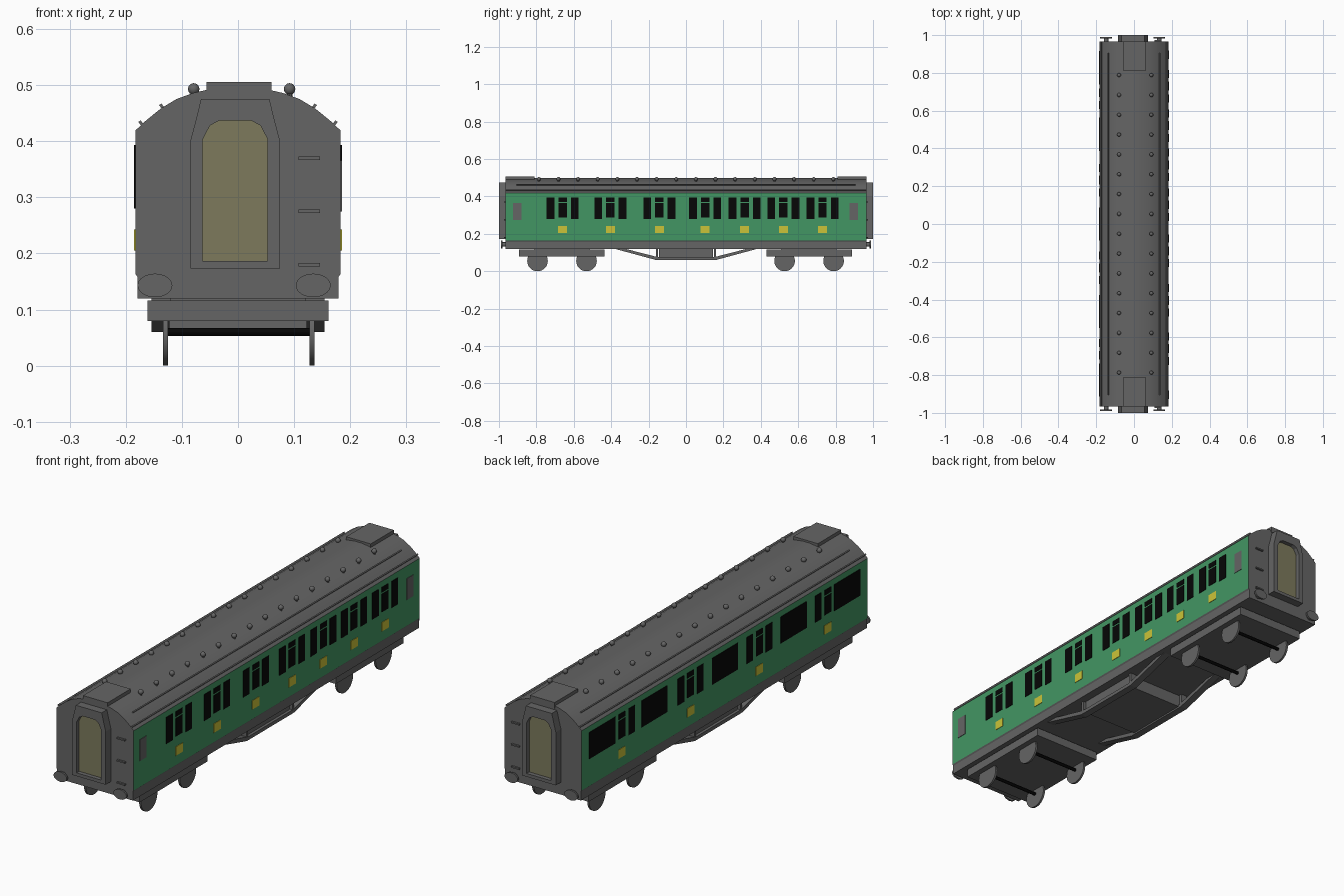
import bpy, bmesh, math
from mathutils import Matrix, Vector

if "Cube" in bpy.data.objects:
    bpy.data.objects.remove(bpy.data.objects["Cube"])


def material(name, rgb):
    m = bpy.data.materials.new(name)
    m.diffuse_color = (*rgb, 1)
    m.use_nodes = True
    m.node_tree.nodes["Principled BSDF"].inputs["Base Color"].default_value = m.diffuse_color
    return m


GREY = material("dark grey", (0.13, 0.13, 0.13))
GREEN = material("coach green", (0.055, 0.305, 0.125))
BLACK = material("black", (0.002, 0.002, 0.002))
YELLOW = material("yellow", (0.60, 0.55, 0.04))
TAN = material("door olive", (0.205, 0.195, 0.107))


def finish(name, bm, *mats, smooth=False):
    bmesh.ops.recalc_face_normals(bm, faces=bm.faces)
    me = bpy.data.meshes.new(name)
    bm.to_mesh(me)
    bm.free()
    ob = bpy.data.objects.new(name, me)
    bpy.context.collection.objects.link(ob)
    for m in mats:
        me.materials.append(m)
    if smooth:
        bpy.ops.object.select_all(action='DESELECT')
        ob.select_set(True)
        bpy.context.view_layer.objects.active = ob
        bpy.ops.object.shade_smooth_by_angle(angle=math.radians(30))
    return ob


def boxes(name, spans, mat):
    """Many boxes in one object, each (x0, x1, y0, y1, z0, z1)."""
    bm = bmesh.new()
    for x0, x1, y0, y1, z0, z1 in spans:
        c = Vector(((x0 + x1) / 2, (y0 + y1) / 2, (z0 + z1) / 2))
        s = (abs(x1 - x0), abs(y1 - y0), abs(z1 - z0), 1)
        bmesh.ops.create_cube(bm, size=1, matrix=Matrix.Translation(c) @ Matrix.Diagonal(s))
    return finish(name, bm, mat)


def extrude(bm, pts, offset):
    f = bm.faces.new([bm.verts.new(p) for p in pts])
    r = bmesh.ops.extrude_face_region(bm, geom=[f], use_keep_orig=True)
    vs = [g for g in r['geom'] if isinstance(g, bmesh.types.BMVert)]
    bmesh.ops.translate(bm, verts=vs, vec=offset)


def cylinder(bm, centre, axis, radius, depth, scale=(1, 1, 1), seg=32):
    rot = Vector((0, 0, 1)).rotation_difference(Vector(axis)).to_matrix().to_4x4()
    m = Matrix.Translation(centre) @ Matrix.Diagonal((*scale, 1)) @ rot
    bmesh.ops.create_cone(bm, cap_ends=True, segments=seg, radius1=radius,
                          radius2=radius, depth=depth, matrix=m)


# Body shell with arched roof, sides green by height
half = [(0.179, 0.12), (0.179, 0.158), (0.183, 0.164), (0.183, 0.419), (0.165, 0.436),
        (0.138, 0.458), (0.11, 0.475), (0.08, 0.486), (0.045, 0.494), (0.015, 0.498)]
profile = half + [(-x, z) for x, z in reversed(half)]
bm = bmesh.new()
extrude(bm, [(x, -0.965, z) for x, z in profile], (0, 1.93, 0))
for f in bm.faces:
    f.normal_update()
    if abs(f.normal.x) > 0.95 and f.calc_center_median().z > 0.2:
        f.material_index = 1
finish("coach_body", bm, GREY, GREEN, smooth=True)


# Side panels
def plate(side, y, w, z0, z1):
    return (side * 0.181, side * 0.185, y - w / 2, y + w / 2, z0, z1)


def window_group(side, y):
    return [plate(side, y - 0.065, 0.042, 0.28, 0.393), plate(side, y + 0.065, 0.042, 0.28, 0.393),
            plate(side, y, 0.045, 0.287, 0.364), plate(side, y, 0.045, 0.371, 0.393)]


right_bays = [-0.66, -0.404, -0.142, 0.102, 0.313, 0.521, 0.73]
left_bays = [-0.695, -0.232, 0.232, 0.695]
windows, squares = [], []
for side, bays in ((1, right_bays), (-1, left_bays)):
    for y in bays:
        windows += window_group(side, y)
        squares.append(plate(side, y, 0.047, 0.205, 0.243))
boxes("compartment_windows", windows, BLACK)
boxes("yellow_squares", squares, YELLOW)
boxes("large_windows", [plate(-1, y, 0.175, 0.28, 0.393) for y in (-0.825, -0.464, 0, 0.475, 0.828)], BLACK)
boxes("end_side_panels", [plate(1, y, 0.045, 0.275, 0.366) for y in (-0.903, 0.897)], GREY)

# Roof vents, rails and end hatches
bm = bmesh.new()
for x in (-0.079, 0.092):
    for i in range(16):
        y = -0.787 + i * 0.105
        cylinder(bm, (x, y, 0.482), (0, 0, 1), 0.005, 0.016, seg=10)
        bmesh.ops.create_uvsphere(bm, u_segments=14, v_segments=8, radius=0.0105,
                                  matrix=Matrix.Translation((x, y, 0.493)))
finish("roof_vents", bm, GREY, smooth=True)
bm = bmesh.new()
for s in (-1, 1):
    for x, z, length in ((0.135, 0.461, 1.81), (0.172, 0.431, 1.93)):
        m = (Matrix.Translation((s * x, 0, z)) @ Matrix.Rotation(s * 0.65, 4, 'Y')
             @ Matrix.Diagonal((0.005, length, 0.012, 1)))
        bmesh.ops.create_cube(bm, size=1, matrix=m)
finish("roof_rails", bm, GREY)
boxes("roof_end_hatches", [(-0.056, 0.06, e * 0.81, e * 0.966, 0.48, 0.506) for e in (-1, 1)], GREY)

# End gangways: a frame ring around a recessed door
inner = [(-0.058, 0.187), (0.058, 0.187), (0.058, 0.403), (0.045, 0.428), (0.028, 0.437),
         (-0.028, 0.437), (-0.045, 0.428), (-0.058, 0.403)]
outer = [(-0.08, 0.173), (0.08, 0.173), (0.08, 0.40), (0.07, 0.438), (0.061, 0.475),
         (-0.061, 0.475), (-0.07, 0.438), (-0.08, 0.40)]
CX = -0.005
for e, label in ((-1, "front"), (1, "rear")):
    bm = bmesh.new()
    rings = [[bm.verts.new((x + CX, e * y, z)) for x, z in pts]
             for pts, y in ((outer, 0.96), (outer, 1.0), (inner, 1.0), (inner, 0.96))]
    for k in range(4):
        a, b = rings[k], rings[(k + 1) % 4]
        for i in range(8):
            j = (i + 1) % 8
            bm.faces.new((a[i], a[j], b[j], b[i]))
    finish(label + "_gangway_frame", bm, GREY)
    bm = bmesh.new()
    extrude(bm, [(x * 1.02 + CX, e * 0.96, z) for x, z in inner], (0, e * 0.022, 0))
    finish(label + "_gangway_door", bm, TAN)
    # Buffers: round shank and wide oval head
    bm = bmesh.new()
    for x in (-0.148, 0.134):
        cylinder(bm, (x, e * 0.97, 0.143), (0, 1, 0), 0.012, 0.03, seg=16)
        cylinder(bm, (x, e * 0.985, 0.143), (0, 1, 0), 1, 0.008, scale=(0.031, 1, 0.021))
    finish(label + "_buffers", bm, GREY, smooth=True)
boxes("end_steps", [(0.108, 0.146, e * 0.96, e * 0.973, z - 0.003, z + 0.003)
                    for e in (-1, 1) for z in (0.18, 0.275, 0.37)], GREY)

# Bogies with pads, wheels and axles
frames = [(-0.161, 0.161, -0.893, -0.436, 0.08, 0.116), (-0.161, 0.161, 0.43, 0.887, 0.08, 0.116)]
frames += [(s * 0.12, s * 0.154, y - 0.15, y + 0.15, 0.11, 0.125)
           for s in (-1, 1) for y in (-0.663, 0.658)]
boxes("bogie_frames", frames, GREY)
axle_y = (-0.794, -0.532, 0.527, 0.789)
bm = bmesh.new()
for y in axle_y:
    for x in (-0.129, 0.132):
        cylinder(bm, (x, y, 0.055), (1, 0, 0), 0.055, 0.009, seg=40)
finish("wheels", bm, GREY, smooth=True)
bm = bmesh.new()
for y in axle_y:
    cylinder(bm, (0.002, y, 0.06), (1, 0, 0), 0.007, 0.255, seg=12)
finish("axles", bm, BLACK, smooth=True)

# Underframe trusses and equipment box
truss = [(-0.40, 0.125), (-0.16, 0.06), (0.16, 0.06), (0.40, 0.125),
         (0.345, 0.125), (0.15, 0.075), (-0.15, 0.075), (-0.345, 0.125)]
bm = bmesh.new()
for x in (-0.154, 0.122):
    extrude(bm, [(x, y, z) for y, z in truss], (0.032, 0, 0))
finish("underframe_trusses", bm, GREY)
boxes("truss_posts", [(s * 0.124, s * 0.152, y - 0.006, y + 0.006, 0.068, 0.122)
                      for s in (-1, 1) for y in (-0.155, 0.155)], GREY)
boxes("underfloor_box", [(-0.142, 0.142, -0.145, 0.145, 0.067, 0.122)], GREY)
